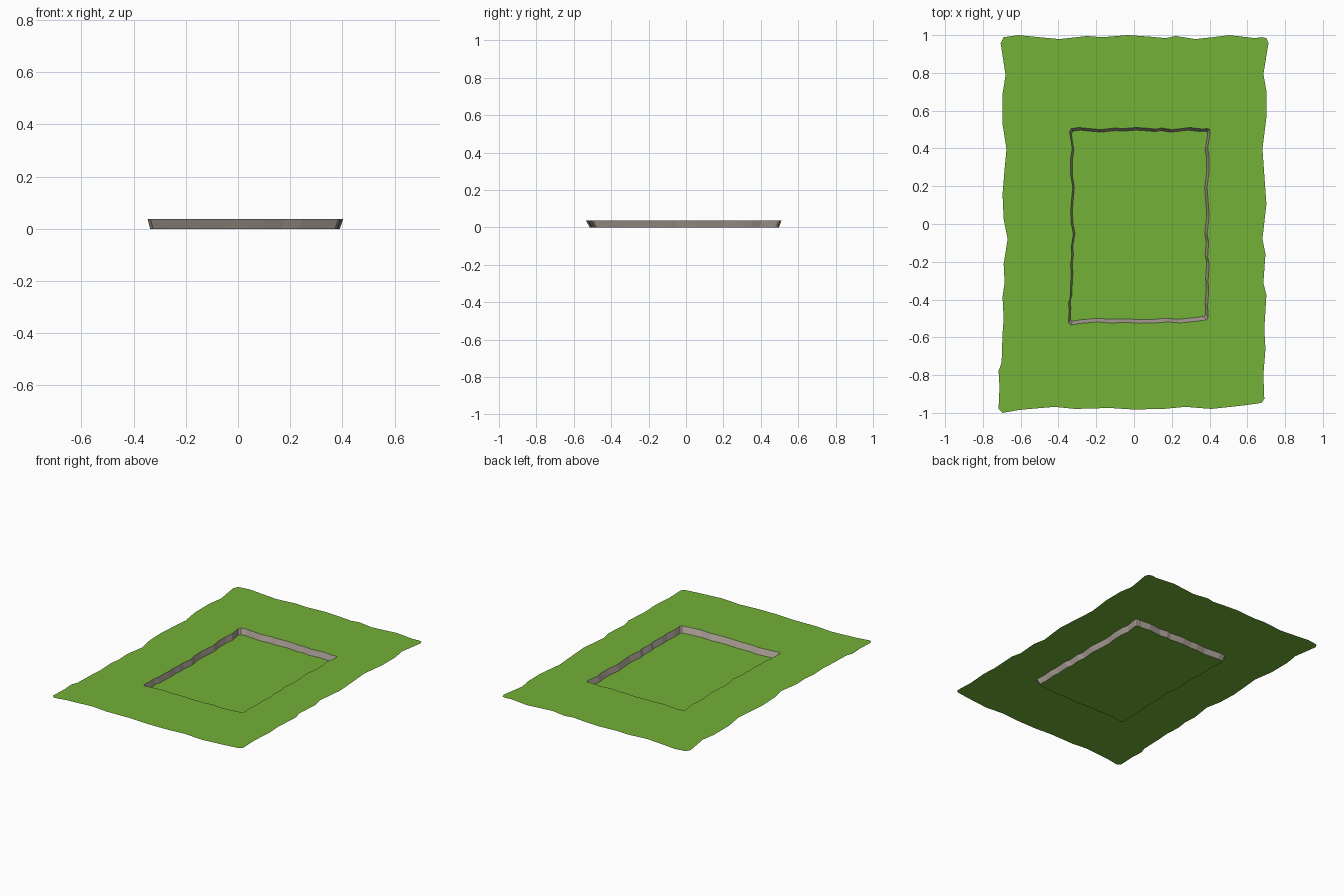
import bpy

if "Cube" in bpy.data.objects:
    bpy.data.objects.remove(bpy.data.objects["Cube"])

TOP = 0.0385   # height of the surrounding lawn; the pit floor lies on z = 0

# Wavy outline, clockwise from above, one list per side
north = [(-.706, .957), (-.690, .989), (-.611, 1.0), (-.505, .989), (-.394, .979),
         (-.251, .995), (-.167, .989), (-.034, 1.0), (.082, .992), (.167, .984),
         (.220, .995), (.325, .979), (.418, .989), (.505, 1.0), (.638, .984),
         (.675, .989), (.701, .984)]
east = [(.712, .957), (.685, .794), (.701, .704), (.701, .566), (.680, .397),
        (.701, .106), (.680, -.079), (.696, -.159), (.685, -.312), (.701, -.376),
        (.690, -.556), (.696, -.661), (.685, -.799)]
south = [(.690, -.926), (.675, -.947), (.585, -.960), (.410, -.979), (.272, -.968),
         (.156, -.979), (-.003, -.982), (-.130, -.974), (-.310, -.979),
         (-.421, -.968), (-.606, -.984), (-.696, -1.0)]
west = [(-.717, -.979), (-.712, -.862), (-.717, -.778), (-.701, -.735),
        (-.696, -.582), (-.690, -.503), (-.696, -.386), (-.685, -.312),
        (-.690, -.212), (-.669, -.079), (-.690, .026), (-.696, .159),
        (-.685, .291), (-.675, .397), (-.696, .529), (-.696, .688), (-.680, .788)]
outline = north + east + south + west


def material(name, rgb):
    m = bpy.data.materials.new(name)
    m.diffuse_color = (*rgb, 1)
    m.use_nodes = True
    m.node_tree.nodes["Principled BSDF"].inputs["Base Color"].default_value = m.diffuse_color
    return m


def loop(sx, sy, dx, dy, z):
    """The outline scaled and shifted to a given height."""
    return [(x * sx + dx, y * sy + dy, z) for x, y in outline]


def mesh(name, verts, faces, mat):
    me = bpy.data.meshes.new(name)
    me.from_pydata(verts, [], faces)
    me.materials.append(mat)
    ob = bpy.data.objects.new(name, me)
    bpy.context.collection.objects.link(ob)
    return ob


def band(name, outer, inner, mat):
    """Ring of quads between two matching loops, facing up and inward."""
    n = len(outer)
    faces = [(i, n + i, n + (i + 1) % n, (i + 1) % n) for i in range(n)]
    faces = [f[::-1] for f in faces]
    return mesh(name, outer + inner, faces, mat)


grass = material("grass green", (0.175, 0.44, 0.040))
stone = material("stone grey", (0.40, 0.345, 0.30))

edge = loop(1, 1, 0, 0, TOP)
rim = loop(.525, .523, .030, -.012, TOP)
base = loop(.509, .506, .028, -.009, 0)

# Surrounding lawn, sloping pit walls, sunken floor
band("lawn", edge, rim, grass)
band("pit_walls", rim, base, stone)
mesh("pit_floor", base, [tuple(reversed(range(len(base))))], grass)

# Make every face point up (the walls lean outward, so they face up too)
for ob in bpy.context.collection.objects:
    for p in ob.data.polygons:
        if p.normal.z < 0:
            p.flip()
    ob.data.update()
